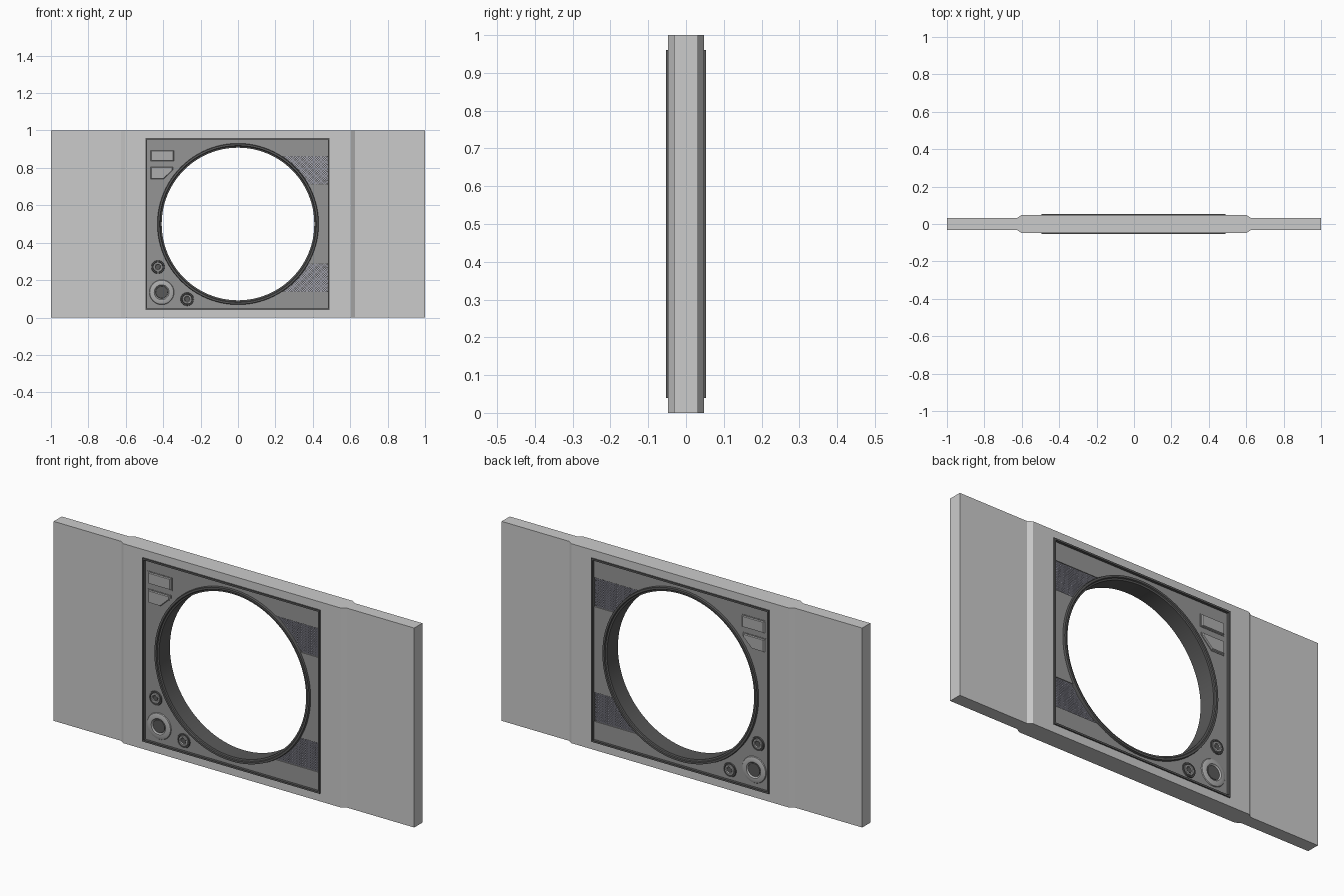
import bpy, bmesh
from math import sin, cos, asin, pi, sqrt

if "Cube" in bpy.data.objects:
    bpy.data.objects.remove(bpy.data.objects["Cube"])

CZ = 0.5                                   # height of the round opening
XL, XR, ZB, ZT = -0.495, 0.49, 0.04, 0.96  # framed rectangle


def mat(name, r, g, b):
    m = bpy.data.materials.new(name)
    m.diffuse_color = (r, g, b, 1)
    m.use_nodes = True
    m.node_tree.nodes["Principled BSDF"].inputs["Base Color"].default_value = m.diffuse_color
    return m


PANEL = mat("panel_grey", 0.30, 0.30, 0.30)
DARK = mat("dark_trim", 0.10, 0.10, 0.10)
MID = mat("fitting_grey", 0.42, 0.42, 0.42)
MESH = mat("grille_grey", 0.42, 0.42, 0.50)


def finish(bm, name, material=None, mirror=False, smooth=False):
    bmesh.ops.recalc_face_normals(bm, faces=bm.faces)
    me = bpy.data.meshes.new(name)
    bm.to_mesh(me)
    bm.free()
    ob = bpy.data.objects.new(name, me)
    bpy.context.collection.objects.link(ob)
    if material:
        me.materials.append(material)
    if smooth:
        bpy.ops.object.select_all(action='DESELECT')
        bpy.context.view_layer.objects.active = ob
        ob.select_set(True)
        bpy.ops.object.shade_smooth_by_angle(angle=0.6)
    if mirror:
        md = ob.modifiers.new("both_faces", 'MIRROR')
        md.use_axis = (False, True, False)
        md.use_clip = False
        md.use_mirror_merge = False
    return ob


def prism(name, loops, y0, y1, material=None, mirror=False, holes=False, taper=1.0, smooth=False):
    """Extrude x-z outlines from y0 to y1; taper shrinks the far end."""
    bm = bmesh.new()
    edges = []
    for loop in loops:
        vs = [bm.verts.new((x, y0, z)) for x, z in loop]
        if holes:
            edges += [bm.edges.new((vs[i - 1], vs[i])) for i in range(len(vs))]
        else:
            bm.faces.new(vs)
    if holes:
        bmesh.ops.triangle_fill(bm, edges=edges, use_beauty=True, normal=(0, -1, 0))
    ret = bmesh.ops.extrude_face_region(bm, geom=bm.faces[:], use_keep_orig=True)
    top = [v for v in ret['geom'] if isinstance(v, bmesh.types.BMVert)]
    cx = sum(v.co.x for v in top) / len(top)
    cz = sum(v.co.z for v in top) / len(top)
    for v in top:
        v.co = (cx + (v.co.x - cx) * taper, y1, cz + (v.co.z - cz) * taper)
    return finish(bm, name, material, mirror, smooth)


def lathe(name, profile, x, z, material, closed=False, mirror=False, n=32):
    """Revolve (radius, y) points about a y-parallel axis."""
    bm = bmesh.new()
    rows = [[bm.verts.new((x + r * cos(2 * pi * i / n), y, z + r * sin(2 * pi * i / n)))
             for i in range(n)] for r, y in profile]
    for k in range(0 if closed else 1, len(rows)):
        a, b = rows[k - 1], rows[k]
        for i in range(n):
            bm.faces.new((a[i - 1], a[i], b[i], b[i - 1]))
    if not closed:
        bm.faces.new(rows[-1])
    return finish(bm, name, material, mirror, True)


def rect(x0, x1, z0, z1):
    return [(x0, z0), (x1, z0), (x1, z1), (x0, z1)]


def arc(r, a0, a1, n):
    return [(r * cos(a0 + (a1 - a0) * i / n), CZ + r * sin(a0 + (a1 - a0) * i / n))
            for i in range(n + 1)]


# Wall slab: thicker in the middle, with a rectangular opening
half = [(1, 0.032), (0.625, 0.032), (0.603, 0.047)]
front = [(x, -y) for x, y in half]
back = [(x, y) for x, y in half[::-1]]
outline = front + [(-x, y) for x, y in front[::-1]] + [(-x, y) for x, y in back[::-1]] + back
bm = bmesh.new()
f = bm.faces.new([bm.verts.new((x, y, 0)) for x, y in outline])
ret = bmesh.ops.extrude_face_region(bm, geom=[f], use_keep_orig=True)
for v in ret['geom']:
    if isinstance(v, bmesh.types.BMVert):
        v.co.z = 1
wall = finish(bm, "wall_slab")
cutter = prism("wall_cutter", [rect(XL, XR, ZB, ZT)], -0.2, 0.2)
cutter.hide_render = True
cutter.hide_set(True)
cut = wall.modifiers.new("opening", 'BOOLEAN')
cut.operation, cut.solver, cut.object = 'DIFFERENCE', 'EXACT', cutter
bpy.context.view_layer.objects.active = wall
bpy.ops.object.modifier_apply(modifier=cut.name)
bpy.data.objects.remove(cutter)

# Raised frame around the rectangle
W = 0.009
prism("panel_frame", [rect(XL, XR, ZB, ZT), rect(XL + W, XR - W, ZB + W, ZT - W)],
      -0.053, 0.053, DARK, holes=True)

# Core behind the grilles, with the round hole
R = 0.42
prism("panel_core", [rect(XL + .004, XR - .004, ZB + .004, ZT - .004), arc(R, 0, 2 * pi * 95 / 96, 95)],
      -0.029, 0.029, DARK, holes=True)

# Face panels, split by the two grille bays
G0, G1 = 0.215, 0.36                       # grille bay distance from centre height
a1, a0 = asin(G1 / R), asin(G0 / R)
xl, xr, zb, zt = XL + .004, XR - .004, ZB + .004, ZT - .004
prism("face_panel", [arc(R, a1, 2 * pi - a1, 72) +
                     [(xr, CZ - G1), (xr, zb), (xl, zb), (xl, zt), (xr, zt), (xr, CZ + G1)]],
      -0.028, -0.040, PANEL, mirror=True, holes=True)
prism("face_panel_side", [arc(R, -a0, a0, 20) + [(xr, CZ + G0), (xr, CZ - G0)]],
      -0.028, -0.040, PANEL, mirror=True, holes=True)

# Grilles: crossed diagonal wires
wires = []
H, N, hw = G1 - G0, 30, 0.0022
for side in (-1, 1):
    for slope in (-1, 1):
        for k in range(40):
            c = 0.10 + k * 0.0125
            pts = []
            for i in range(N + 1):
                d = H * i / N
                x, z = c + slope * (d - H / 2), G0 + d
                if x <= xr - .004 and sqrt(x * x + z * z) >= R:
                    pts.append((x, CZ + side * z))
            if len(pts) > 1:
                (p, q), (s, t) = pts[0], pts[-1]
                wires.append([(p - hw, q), (p + hw, q), (s + hw, t), (s - hw, t)])
prism("grille_wires", wires, -0.028, -0.035, MESH, mirror=True)

# Round lining of the opening, with a stepped lip
lip = [(0.432, 0.037), (0.429, 0.050), (0.419, 0.050), (0.416, 0.045), (0.408, 0.043)]
lathe("opening_ring", [(r, -y) for r, y in lip] + [(r, y) for r, y in lip[::-1]],
      0, CZ, DARK, closed=True, n=96)

# Round fittings in the lower corner
lathe("large_socket", [(.067, -.039), (.064, -.044), (.052, -.048), (.040, -.048), (.034, -.042)],
      -0.408, 0.135, MID, mirror=True)
lathe("large_socket_core", [(.034, -.039), (.032, -.044)], -0.408, 0.135, DARK, mirror=True)
for i, (x, z) in enumerate([(-0.428, 0.27), (-0.272, 0.098)]):
    lathe(f"small_socket_{i}", [(.036, -.039), (.034, -.045), (.028, -.045), (.026, -.041)],
          x, z, DARK, mirror=True, n=24)
    lathe(f"small_socket_rim_{i}", [(.026, -.039), (.024, -.046), (.017, -.046), (.014, -.042)],
          x, z, MID, mirror=True, n=24)
    lathe(f"small_socket_core_{i}", [(.015, -.039), (.013, -.043)], x, z, DARK, mirror=True, n=16)

# Two cover plates in the upper corner
plates = [rect(-0.472, -0.336, 0.832, 0.897),
          [(-0.472, 0.735), (-0.398, 0.735), (-0.342, 0.792), (-0.342, 0.808), (-0.472, 0.808)]]
for i, p in enumerate(plates):
    prism(f"plate_border_{i}", [p], -0.039, -0.042, PANEL, mirror=True)
    cx, cz = sum(x for x, z in p) / len(p), sum(z for x, z in p) / len(p)
    inner = [(cx + (x - cx) * .94, cz + (z - cz) * .88) for x, z in p]
    prism(f"cover_plate_{i}", [inner], -0.041, -0.048, MID, mirror=True, taper=0.9)
